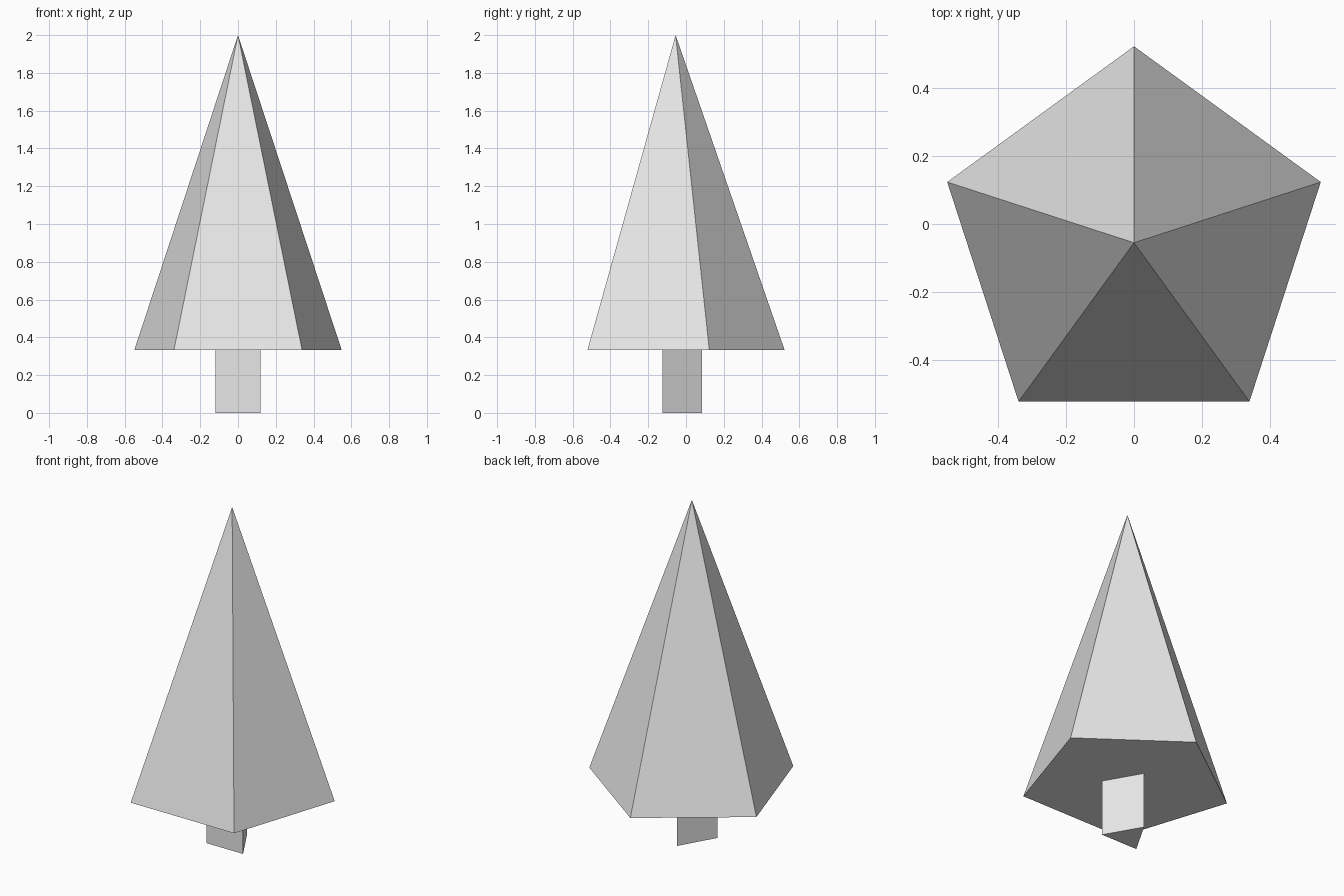
import bpy
import math

cube = bpy.data.objects.get("Cube")
if cube:
    bpy.data.objects.remove(cube, do_unlink=True)

CENTRE_Y = -0.055
TRUNK_TOP = 0.333
HEIGHT = 2.0

# One plain grey for the whole tree
grey = bpy.data.materials.new("light_grey")
grey.use_nodes = True
colour = (0.8, 0.8, 0.8, 1.0)
grey.diffuse_color = colour
grey.node_tree.nodes["Principled BSDF"].inputs["Base Color"].default_value = colour


def tapered_prism(name, sides, bottom_radius, top_radius, z_low, z_high):
    """Low-poly prism or cone with one corner pointing to the back."""
    bpy.ops.mesh.primitive_cone_add(
        vertices=sides, radius1=bottom_radius, radius2=top_radius,
        depth=z_high - z_low, location=(0, CENTRE_Y, (z_low + z_high) / 2))
    part = bpy.context.object
    part.name = name
    part.data.materials.append(grey)
    # Turn the first corner to +y whatever its starting angle
    corner = max(part.data.vertices, key=lambda v: v.co.y).co
    part.rotation_euler.z = math.pi / 2 - math.atan2(corner.y, corner.x)
    bpy.ops.object.transform_apply(location=False, rotation=True, scale=False)
    bpy.ops.object.shade_flat()
    return part


# Three-sided trunk and five-sided pointed crown
tapered_prism("trunk", 3, 0.139, 0.139, 0.0, TRUNK_TOP)
tapered_prism("crown", 5, 0.577, 0.0, TRUNK_TOP, HEIGHT)
